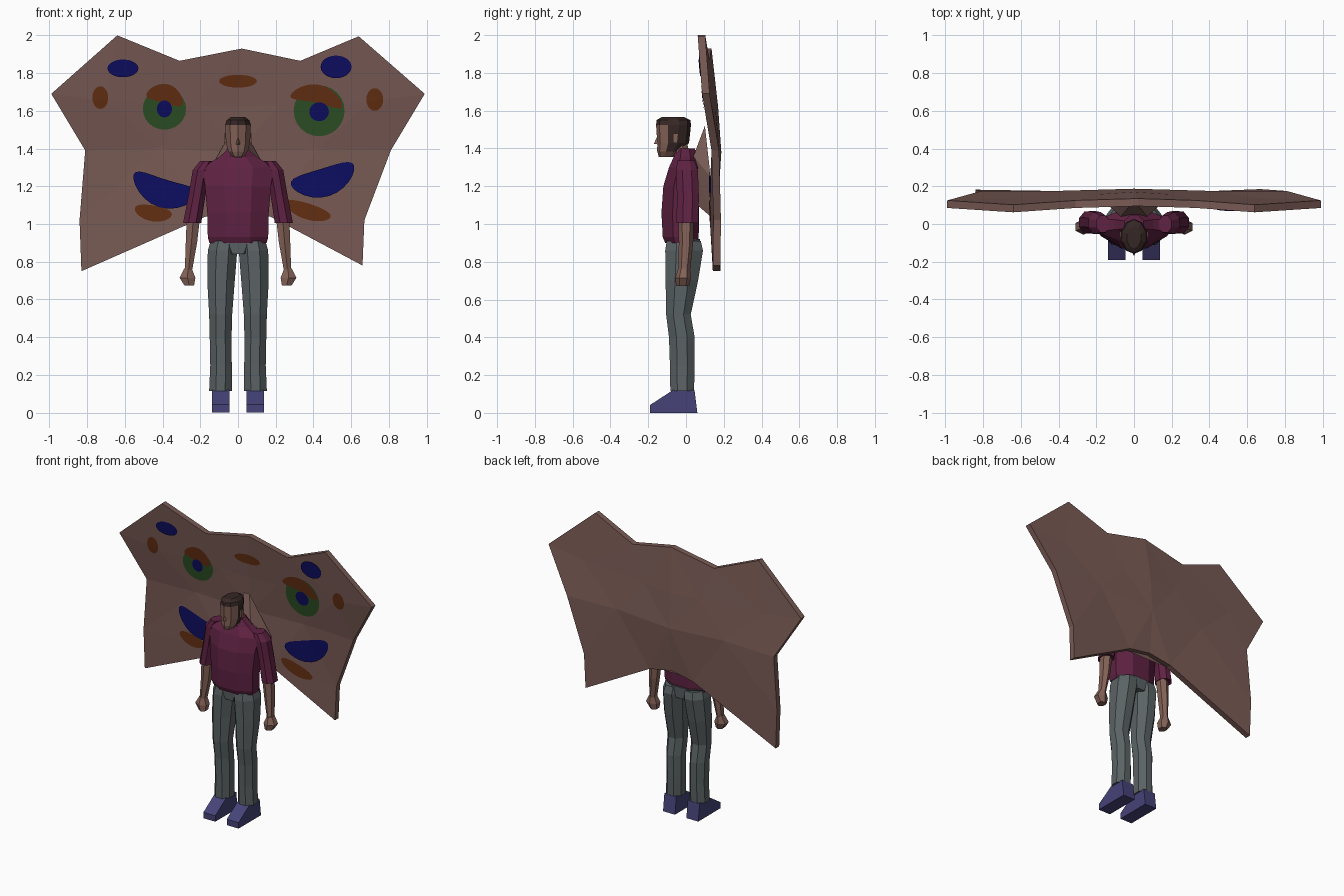
import bpy, bmesh, math
from mathutils import Vector
from mathutils.bvhtree import BVHTree
from mathutils.geometry import delaunay_2d_cdt

if "Cube" in bpy.data.objects:
    bpy.data.objects.remove(bpy.data.objects["Cube"])


def material(name, rgb):
    m = bpy.data.materials.new(name)
    m.diffuse_color = (*rgb, 1)
    m.use_nodes = True
    m.node_tree.nodes["Principled BSDF"].inputs["Base Color"].default_value = m.diffuse_color
    return m


WING = material("wing brown", (.19, .103, .09))
SKIN = material("skin", (.23, .122, .095))
SHIRT = material("plum shirt", (.115, .016, .055))
CLOTH = material("grey trousers", (.105, .125, .13))
SHOE = material("blue shoes", (.061, .056, .19))
HAIR = material("dark hair", (.036, .02, .018))
BLUE = material("deep blue", (.004, .004, .12))
RUST = material("rust", (.125, .028, .006))
GREEN = material("leaf green", (.026, .08, .018))


def finish(name, bm, mats, rule=None):
    bmesh.ops.recalc_face_normals(bm, faces=bm.faces)
    if rule:
        for f in bm.faces:
            f.material_index = int(rule(f.calc_center_median()))
    me = bpy.data.meshes.new(name)
    bm.to_mesh(me)
    bm.free()
    for m in mats:
        me.materials.append(m)
    ob = bpy.data.objects.new(name, me)
    bpy.context.collection.objects.link(ob)
    return ob


def tube(name, rings, mat, n=8, s=1, rule=None):
    """Loft of level rings (cx, cy, z, rx, ry) with flats facing front."""
    bm = bmesh.new()
    k = 1 / math.cos(math.pi / n)
    loops = []
    for cx, cy, z, rx, ry in rings:
        loops.append([bm.verts.new((s * (cx + rx * k * math.cos((i + .5) * math.tau / n)),
                                    cy + ry * k * math.sin((i + .5) * math.tau / n), z))
                      for i in range(n)])
    for a, b in zip(loops, loops[1:]):
        for i in range(n):
            j = (i + 1) % n
            bm.faces.new((a[i], a[j], b[j], b[i]))
    bm.faces.new(loops[0])
    bm.faces.new(loops[-1])
    return finish(name, bm, mat if isinstance(mat, list) else [mat], rule)


def hull(name, pts, mat):
    bm = bmesh.new()
    for p in pts:
        bm.verts.new(p)
    bmesh.ops.convex_hull(bm, input=bm.verts)
    return finish(name, bm, [mat])


# Wing sheet: outline and inner crease points as (x, front y, z)
right = [(.33, .085, 1.865), (.64, .062, 1.995), (.99, .085, 1.69), (.81, .135, 1.39),
         (.67, .145, 1.02), (.66, .142, .78), (.17, .125, 1.04)]
left = [(-.31, .085, 1.865), (-.64, .062, 2.0), (-.99, .085, 1.69), (-.81, .135, 1.39),
        (-.84, .142, 1.02), (-.83, .142, .75), (-.17, .125, 1.04)]
outline = [(.02, .095, 1.93)] + right + [(0, .12, 1.07)] + left[::-1]
inner = [(0, .13, 1.62), (0, .147, 1.38)]
for s in (1, -1):
    inner += [(s * .22, .115, 1.63), (s * .7, .095, 1.65), (s * .42, .135, 1.4)]
pts = outline + inner
n = len(outline)
res = delaunay_2d_cdt([Vector((p[0], p[2])) for p in pts],
                      [(i, (i + 1) % n) for i in range(n)], [], 1, 1e-5)
bm = bmesh.new()
vs = [bm.verts.new(pts[o[0]]) for o in res[3]]
for f in res[2]:
    bm.faces.new([vs[i] for i in f])
surface = BVHTree.FromBMesh(bm)
ext = bmesh.ops.extrude_face_region(bm, geom=bm.faces[:], use_keep_orig=True)
for v in ext["geom"]:
    if isinstance(v, bmesh.types.BMVert):
        v.co.y += .04
finish("wing_sheet", bm, [WING])

# Root joining the wings to the back
hull("wing_root", [(s * x, y, z) for s in (1, -1) for x, y, z in
                   ((.17, .13, 1.25), (.165, .13, 1.04), (.02, .1, 1.52),
                    (.07, .04, 1.36), (.08, .06, 1.1), (.02, .08, 1.41))], WING)


# Wing markings: bent ellipses laid on the front of the sheet
def spot(name, mat, x, z, rx, rz, tilt=0, bend=0, lift=.004):
    bm = bmesh.new()
    N, R = 24, 5
    ct, st = math.cos(math.radians(tilt)), math.sin(math.radians(tilt))

    def vert(r, a):
        u = r * math.cos(a)
        w = rz * r * math.sin(a) + bend * (u * u - .4)
        px, pz = x + rx * u * ct - w * st, z + rx * u * st + w * ct
        hit = surface.ray_cast(Vector((px, -1, pz)), Vector((0, 1, 0)))[0]
        return bm.verts.new((px, (hit.y if hit else .13) - lift, pz))

    mid = vert(0, 0)
    rings = [[vert(r / R, i * math.tau / N) for i in range(N)] for r in range(1, R + 1)]
    for i in range(N):
        j = (i + 1) % N
        bm.faces.new((mid, rings[0][i], rings[0][j]))
        for a, b in zip(rings, rings[1:]):
            bm.faces.new((a[i], b[i], b[j], a[j]))
    ob = finish(name, bm, [mat])
    if ob.data.polygons[0].normal.y > 0:
        ob.data.flip_normals()


for i, a in enumerate([(-.39, 1.61, .115, .11), (.43, 1.6, .135, .135)]):
    spot(f"green_ring_{i}", GREEN, *a, lift=.003)
for i, a in enumerate([(-.61, 1.825, .082, .047), (.52, 1.833, .082, .06),
                       (-.39, 1.61, .04, .045), (.43, 1.595, .052, .05),
                       (-.39, 1.18, .18, .075, -17, .05), (.455, 1.235, .175, .075, 17, .04)]):
    spot(f"blue_spot_{i}", BLUE, *a, lift=.008)
for i, a in enumerate([(-.73, 1.67, .042, .06), (.725, 1.66, .045, .06), (0, 1.757, .1, .034),
                       (-.385, 1.68, .1, .05, -15, -.03), (.42, 1.675, .14, .048, -12, -.04),
                       (-.45, 1.06, .1, .042, -10, .01), (.37, 1.07, .125, .042, -18, .01)]):
    spot(f"rust_spot_{i}", RUST, *a, lift=.006)

# Torso and hips
tube("shirt", [(0, -.025, .9, .152, .085), (0, -.028, .93, .16, .095), (0, -.03, 1.06, .163, .1),
               (0, -.025, 1.2, .175, .095), (0, -.01, 1.3, .19, .08),
               (0, -.003, 1.355, .1, .062), (0, -.005, 1.4, .05, .052)], SHIRT)
tube("trouser_hips", [(0, -.015, .84, .07, .085), (0, -.015, .92, .145, .09)], CLOTH)

# Head, hair coloured by height and direction
tube("neck", [(0, -.02, 1.35, .045, .045), (0, -.045, 1.43, .045, .05)], SKIN)
tube("head", [(0, -.1, 1.355, .027, .042), (0, -.085, 1.385, .052, .064),
              (0, -.068, 1.43, .064, .08), (0, -.066, 1.525, .068, .088),
              (0, -.066, 1.55, .06, .085), (0, -.07, 1.567, .038, .055)],
     [SKIN, HAIR], n=10, rule=lambda c: c.z > 1.526 or (c.y > -.085 and c.z > 1.4))
hull("nose", [(.016, -.14, 1.42), (-.016, -.14, 1.42), (0, -.17, 1.425), (0, -.145, 1.48)], SKIN)

# Limbs, mirrored
for s, side in ((1, "right"), (-1, "left")):
    hull("ear_" + side, [(s * x, y, z) for x in (.055, .075) for y, z in
                         ((-.07, 1.43), (-.045, 1.43), (-.07, 1.48), (-.04, 1.48))], SKIN)
    tube("sleeve_" + side, [(.165, 0, 1.335, .035, .045), (.195, .005, 1.285, .045, .058),
                            (.218, .01, 1.15, .045, .058), (.243, .008, 1.005, .048, .058),
                            (.243, .008, 1.015, .03, .035)], SHIRT, s=s)
    tube("forearm_" + side, [(.237, 0, 1.03, .035, .036), (.247, 0, .9, .03, .033),
                             (.263, -.01, .75, .019, .027)], SKIN, n=6, s=s)
    tube("hand_" + side, [(.265, -.01, .765, .019, .027), (.268, -.015, .715, .042, .036),
                          (.258, -.018, .673, .025, .03)], SKIN, n=6, s=s)
    tube("trouser_leg_" + side, [(.075, -.012, .91, .07, .09), (.082, -.01, .86, .078, .1),
                                 (.09, -.022, .7, .073, .086), (.092, -.04, .52, .061, .065),
                                 (.092, -.022, .4, .058, .068), (.09, -.02, .25, .057, .065),
                                 (.093, -.02, .115, .06, .063)], CLOTH, s=s)
    hull("shoe_" + side, [(s * x, y, z) for x in (.045, .138) for y, z in
                          ((.06, 0), (.045, .12), (-.07, .12), (-.19, .042), (-.19, 0))], SHOE)
